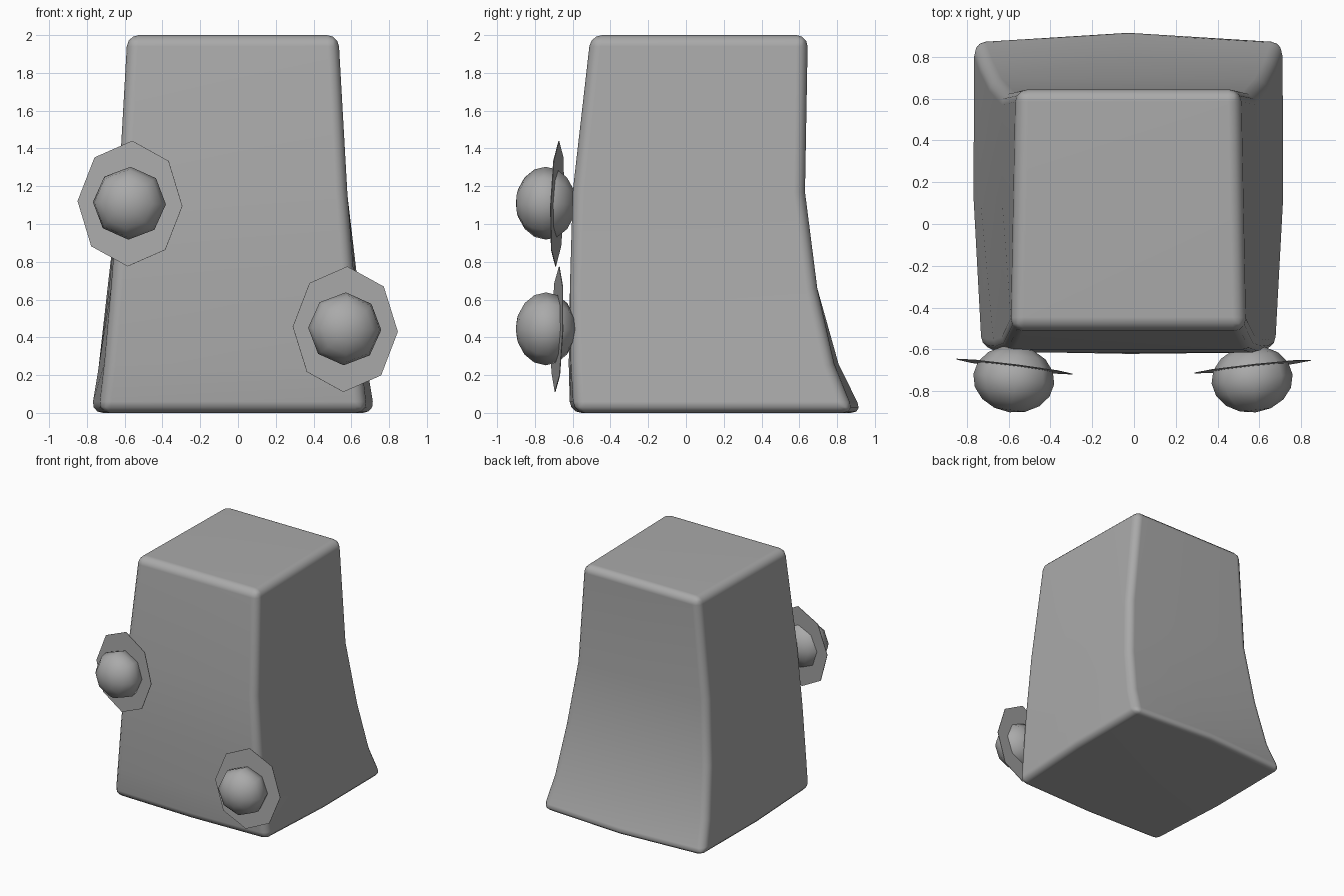
import bpy, bmesh, math
from mathutils import Matrix, Vector

if "Cube" in bpy.data.objects:
    bpy.data.objects.remove(bpy.data.objects["Cube"])

grey = bpy.data.materials.new("plain grey")
grey.diffuse_color = (0.4, 0.4, 0.4, 1)
grey.use_nodes = True
grey.node_tree.nodes["Principled BSDF"].inputs["Base Color"].default_value = grey.diffuse_color


def finish(bm, name, angle=None):
    bmesh.ops.recalc_face_normals(bm, faces=bm.faces)
    mesh = bpy.data.meshes.new(name)
    bm.to_mesh(mesh)
    bm.free()
    mesh.materials.append(grey)
    ob = bpy.data.objects.new(name, mesh)
    bpy.context.collection.objects.link(ob)
    for p in mesh.polygons:
        p.use_smooth = True
    if angle:
        bpy.context.view_layer.objects.active = ob
        ob.select_set(True)
        bpy.ops.object.shade_smooth_by_angle(angle=math.radians(angle))
        ob.select_set(False)
    return ob


# Body: stacked four-cornered rings
# z, front half width, back half width, front y, back y
CX, CY = -0.027, 0.13
levels = [
    (0.00, 0.71, 0.748, -0.595, 0.89),
    (0.26, 0.68, 0.71, -0.61, 0.785),
    (0.66, 0.645, 0.665, -0.615, 0.695),
    (1.17, 0.605, 0.605, -0.60, 0.63),
    (2.00, 0.56, 0.535, -0.505, 0.645),
]
bm = bmesh.new()
rings = []
for z, wf, wb, yf, yb in levels:
    pts = [(-wf, yf), (wf, yf), (wb, yb), (-wb, yb)]
    rings.append([bm.verts.new((CX + x, y, z)) for x, y in pts])
for k in range(4):
    n = (k + 1) % 4
    for a, b in zip(rings, rings[1:]):
        bm.faces.new((a[k], a[n], b[n], b[k]))
rounded = set()
for r in (rings[0], rings[-1]):
    bm.faces.new(r)
    rounded |= {bm.edges.get((r[k], r[(k + 1) % 4])) for k in range(4)}
for a, b in zip(rings, rings[1:]):
    rounded |= {bm.edges.get((a[k], b[k])) for k in range(4)}
bmesh.ops.recalc_face_normals(bm, faces=bm.faces)
bmesh.ops.bevel(bm, geom=list(rounded), offset=0.06, segments=3,
                profile=0.5, affect='EDGES')

# Slight outward bow of the sides towards the base
for axis, mid in ((0, CX), (1, CY)):
    normal = Vector((1 - axis, axis, 0))
    cut = bmesh.ops.bisect_plane(bm, geom=bm.verts[:] + bm.edges[:] + bm.faces[:],
                                 dist=1e-5, plane_co=(CX, CY, 1), plane_no=normal)
    for v in [g for g in cut["geom_cut"] if isinstance(g, bmesh.types.BMVert)]:
        low = max(0, 1 - v.co.z / 0.6)
        if axis == 0:
            reach = (v.co.y - CY) / 0.75
            v.co.y += (0.045 if reach > 0 else 0.02) * low * reach
        else:
            v.co.x += 0.022 * low * (v.co.x - CX) / 0.73
body = finish(bm, "body", 60)
weighted = body.modifiers.new("even shading", 'WEIGHTED_NORMAL')
weighted.keep_sharp = True


# Shared placement for the eye parts, whose axis runs front to back
def place(bm, centre, radii, spin, turn, tilt):
    m = (Matrix.Translation(Vector(centre))
         @ Matrix.Rotation(turn, 4, 'Z') @ Matrix.Rotation(tilt, 4, 'X')
         @ Matrix.Diagonal((*radii, 1))
         @ Matrix.Rotation(spin, 4, 'Y') @ Matrix.Rotation(math.pi / 2, 4, 'X'))
    bmesh.ops.transform(bm, matrix=m, verts=bm.verts)


# Eyes: low-sided balls, each pushed through a thin tilted octagonal disc
for side, x, z, turn in (("left", -0.575, 1.11, -0.127), ("right", 0.565, 0.445, 0.11)):
    bm = bmesh.new()
    bmesh.ops.create_uvsphere(bm, u_segments=8, v_segments=8, radius=1)
    place(bm, (x, -0.742, z), (0.195, 0.16, 0.193), 0.03, turn, 0)
    finish(bm, side + "_eyeball")
    bm = bmesh.new()
    bmesh.ops.create_cone(bm, cap_ends=True, segments=8, radius1=1, radius2=1, depth=1)
    place(bm, (x + 0.003, -0.682, z - 0.002), (0.28, 0.004, 0.333), 0.04, turn, -0.03)
    finish(bm, side + "_eye_disc", 30)
